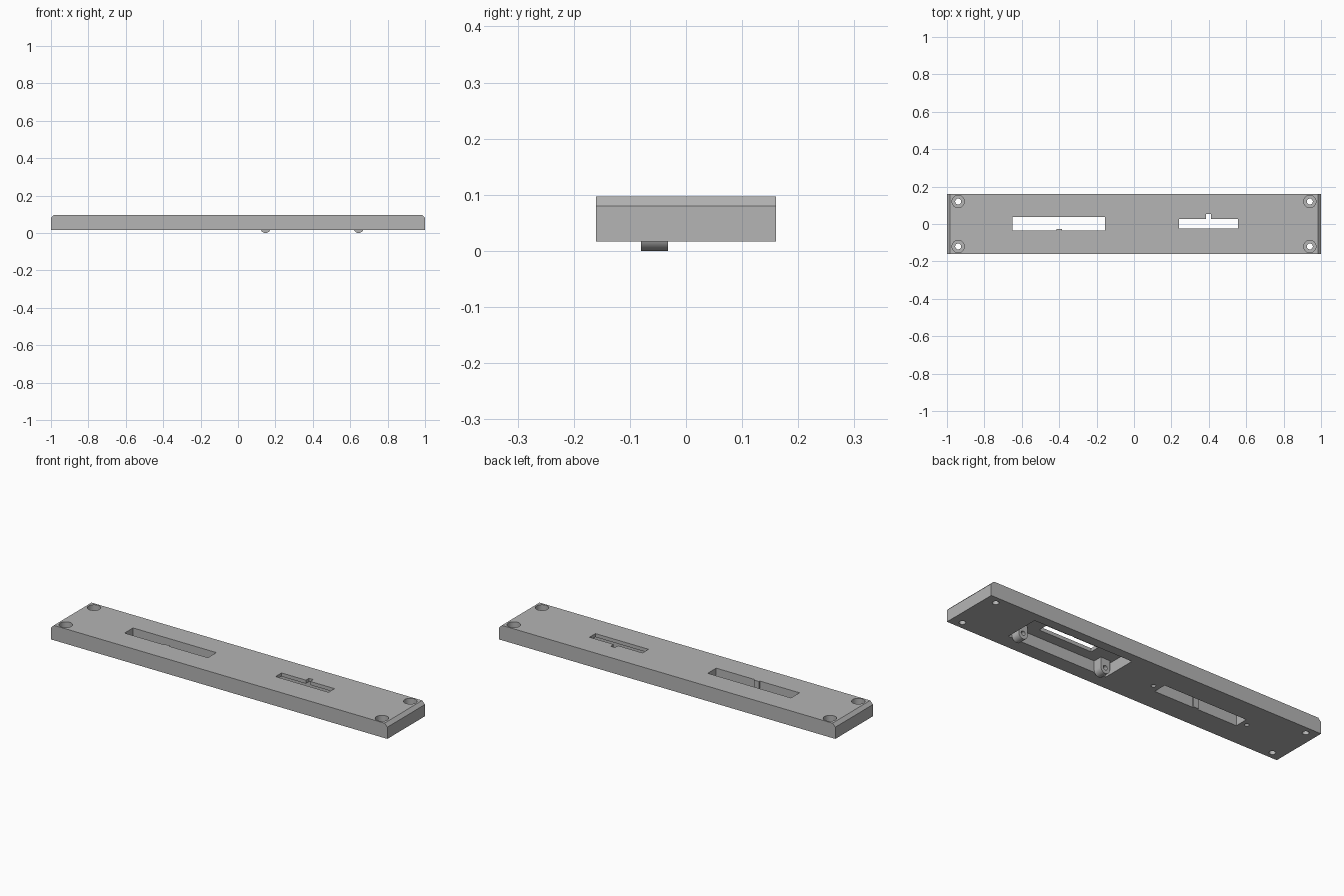
import bpy, bmesh, math
from mathutils import Vector

if "Cube" in bpy.data.objects:
    bpy.data.objects.remove(bpy.data.objects["Cube"], do_unlink=True)

grey = bpy.data.materials.new("plain_grey")
grey.use_nodes = True
colour = (0.46, 0.46, 0.46, 1)
grey.diffuse_color = colour
grey.node_tree.nodes["Principled BSDF"].inputs["Base Color"].default_value = colour

BASE, TOP = 0.017, 0.097


def prism(name, points, depth):
    """Extrude a closed polygon along the depth vector."""
    bm = bmesh.new()
    face = bm.faces.new([bm.verts.new(p) for p in points])
    ext = bmesh.ops.extrude_face_region(bm, geom=[face])
    moved = [g for g in ext["geom"] if isinstance(g, bmesh.types.BMVert)]
    bmesh.ops.translate(bm, vec=Vector(depth), verts=moved)
    bmesh.ops.recalc_face_normals(bm, faces=bm.faces[:])
    mesh = bpy.data.meshes.new(name)
    bm.to_mesh(mesh)
    bm.free()
    mesh.materials.append(grey)
    obj = bpy.data.objects.new(name, mesh)
    bpy.context.collection.objects.link(obj)
    return obj


def box(name, x0, x1, y0, y1, z0, z1):
    pts = [(x0, y0, z0), (x1, y0, z0), (x1, y1, z0), (x0, y1, z0)]
    return prism(name, pts, (0, 0, z1 - z0))


def rod(name, x, y, z0, z1, r, sides=32):
    turn = [2 * math.pi * i / sides for i in range(sides)]
    return prism(name, [(x + r * math.cos(a), y + r * math.sin(a), z0) for a in turn],
                 (0, 0, z1 - z0))


def cut(target, cutter):
    cutter.hide_render = True
    mod = target.modifiers.new("cut", "BOOLEAN")
    mod.operation = "DIFFERENCE"
    mod.solver = "EXACT"
    mod.object = cutter
    bpy.context.view_layer.objects.active = target
    bpy.ops.object.modifier_apply(modifier=mod.name)
    bpy.data.objects.remove(cutter, do_unlink=True)


def smooth(obj):
    bpy.ops.object.select_all(action="DESELECT")
    obj.select_set(True)
    bpy.context.view_layer.objects.active = obj
    bpy.ops.object.shade_smooth_by_angle(angle=math.radians(30))


# Plate with bevelled top ends
c = 0.017
outline = [(-1, BASE), (1, BASE), (1, TOP - c), (1 - c, TOP), (c - 1, TOP), (-1, TOP - c)]
plate = prism("plate", [(x, -0.16, z) for x, z in outline], (0, 0.32, 0))

# Counterbored corner screw holes
for x in (-0.94, 0.94):
    for y in (-0.12, 0.12):
        cut(plate, rod("bore", x, y, -0.1, 0.2, 0.016))
        cut(plate, rod("counterbore", x, y, 0.057, 0.2, 0.033))

# Long slot with a small rib on its front wall, and blind holes at its ends
slot = [(-0.65, -0.035), (-0.415, -0.035), (-0.415, -0.028), (-0.385, -0.028),
        (-0.385, -0.035), (-0.155, -0.035), (-0.155, 0.037), (-0.65, 0.037)]
cut(plate, prism("long_slot", [(x, y, -0.1) for x, y in slot], (0, 0, 0.3)))
for x in (-0.683, -0.118):
    cut(plate, rod("blind_hole", x, 0, -0.1, 0.06, 0.011, 24))

# Underside pocket, opening to the top through a narrow notched slot
cut(plate, box("pocket", 0.105, 0.695, -0.08, 0.11, -0.1, 0.078))
slot = [(0.24, -0.024), (0.555, -0.024), (0.555, 0.027), (0.411, 0.027),
        (0.411, 0.053), (0.385, 0.053), (0.385, 0.027), (0.24, 0.027)]
cut(plate, prism("short_slot", [(x, y, 0.05) for x, y in slot], (0, 0, 0.2)))
smooth(plate)

# Round-ended mounting lugs hanging in the pocket
r = 0.027
for side, x in (("right", 0.147), ("left", 0.645)):
    arc = [math.pi + math.pi * i / 16 for i in range(17)]
    pts = [(x + r * math.cos(a), -0.08, r + r * math.sin(a)) for a in arc]
    pts += [(x + r, -0.08, 0.078), (x - r, -0.08, 0.078)]
    lug = prism(side + "_lug", pts, (0, 0.048, 0))
    ring = [2 * math.pi * i / 24 for i in range(24)]
    hole = [(x + 0.012 * math.cos(a), -0.075, 0.031 + 0.012 * math.sin(a)) for a in ring]
    cut(lug, prism("lug_hole", hole, (0, 0.1, 0)))
    smooth(lug)
